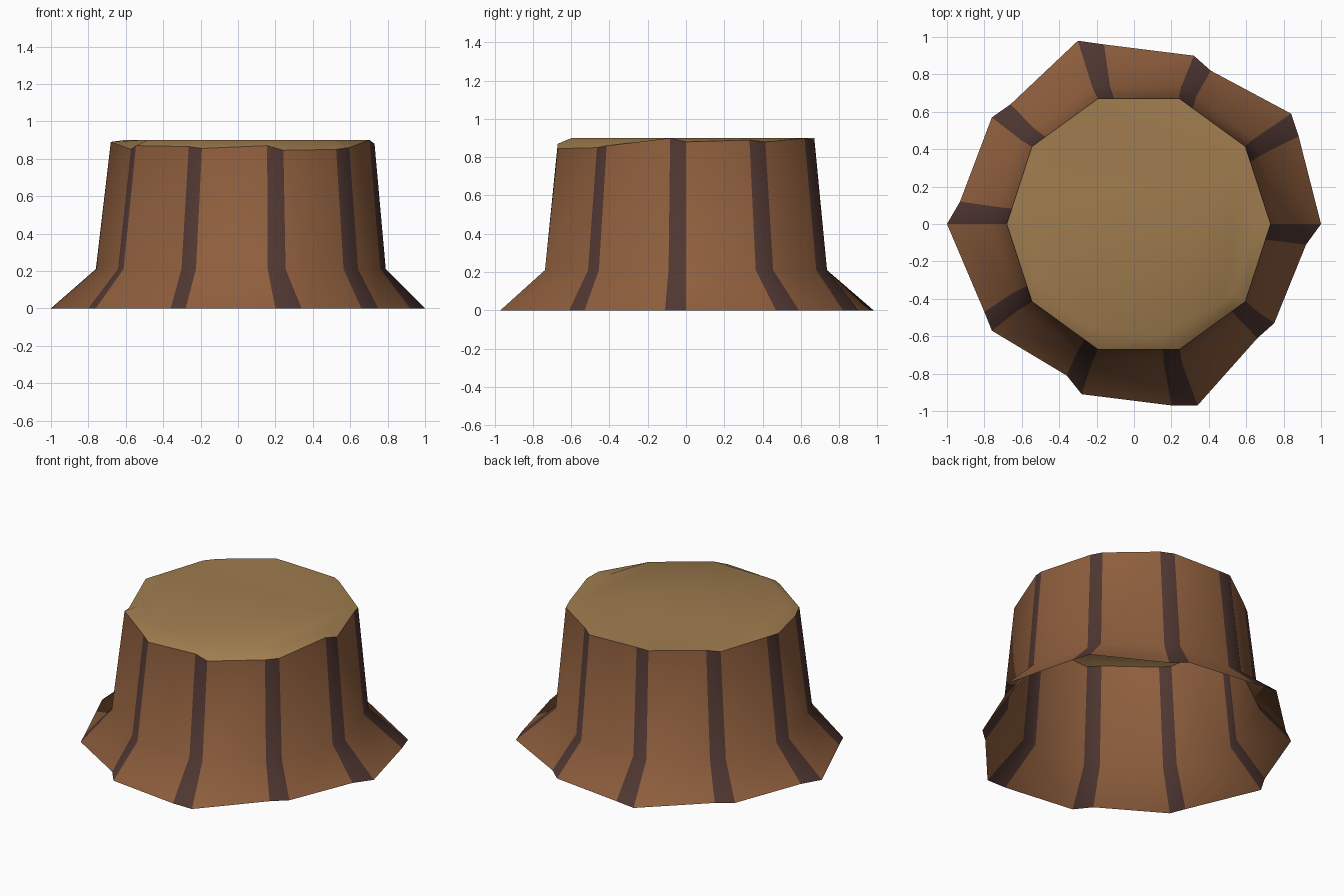
import bpy
import bmesh
import math
from mathutils import Vector

cube = bpy.data.objects.get("Cube")
if cube:
    bpy.data.objects.remove(cube, do_unlink=True)

SIDES = 10


def material(name, srgb):
    colour = [((c / 255 + 0.055) / 1.055) ** 2.4 for c in srgb] + [1]
    mat = bpy.data.materials.new(name)
    mat.use_nodes = True
    mat.diffuse_color = colour
    mat.node_tree.nodes["Principled BSDF"].inputs["Base Color"].default_value = colour
    return mat


bark = material("bark brown", (142, 94, 61))
groove = material("dark groove", (80, 55, 50))
cut_wood = material("cut wood", (160, 125, 79))


def ring(radius, centre_x, heights):
    """Decagon with a groove edge a fifth of the way clockwise from each corner."""
    corners = [Vector((centre_x + radius * math.cos(k * math.tau / SIDES),
                       radius * math.sin(k * math.tau / SIDES), 0))
               for k in range(SIDES)]
    points = []
    for k in range(SIDES):
        points += [corners[k - 1].lerp(corners[k], 0.8), corners[k]]
    for p, z in zip(points, heights):
        p.z = z
    return points


def build(name, rings, mats, cap=False):
    bm = bmesh.new()
    loops = [[bm.verts.new(p) for p in points] for points in rings]
    for low, high in zip(loops, loops[1:]):
        for i in range(len(low)):
            j = (i + 1) % len(low)
            face = bm.faces.new((low[i], low[j], high[j], high[i]))
            # every other strip of the trunk is a groove
            face.material_index = (i + 1) % 2 if len(mats) > 1 else 0
    if cap:
        bm.faces.new(loops[-1])
    for face in bm.faces:
        face.smooth = True
    mesh = bpy.data.meshes.new(name)
    bm.to_mesh(mesh)
    bm.free()
    for mat in mats:
        mesh.materials.append(mat)
    obj = bpy.data.objects.new(name, mesh)
    bpy.context.collection.objects.link(obj)
    return obj


# Uneven root outline: groove edge then corner, counter-clockwise from +x
root_outline = [(.92, -.11), (1, 0), (.88, .47), (.84, .59), (.41, .82),
                (.32, .9), (-.16, .96), (-.3, .98), (-.66, .64), (-.76, .57),
                (-.93, .12), (-1, 0), (-.8, -.47), (-.76, -.57), (-.36, -.81),
                (-.28, -.91), (.2, -.97), (.34, -.97), (.66, -.61), (.75, -.53)]
roots = [Vector((x, y, 0)) for x, y in root_outline]

# Chipped rim heights, in the same order
rim_heights = [.9, .88, .89, .88, .9, .89, .9, .9, .9, .89,
               .89, .89, .85, .87, .865, .855, .87, .845, .85, .86]

waist = ring(0.775, 0.015, [0.21] * 2 * SIDES)
rim = ring(0.705, 0.025, rim_heights)
cut_edge = ring(0.63, 0.025, [0.9] * 2 * SIDES)

# Hollow trunk with flared roots, open underneath
build("trunk_bark", [roots, waist, rim], [bark, groove])

# Sawn top with a softly worn edge
build("cut_top", [rim, cut_edge], [cut_wood], cap=True)
